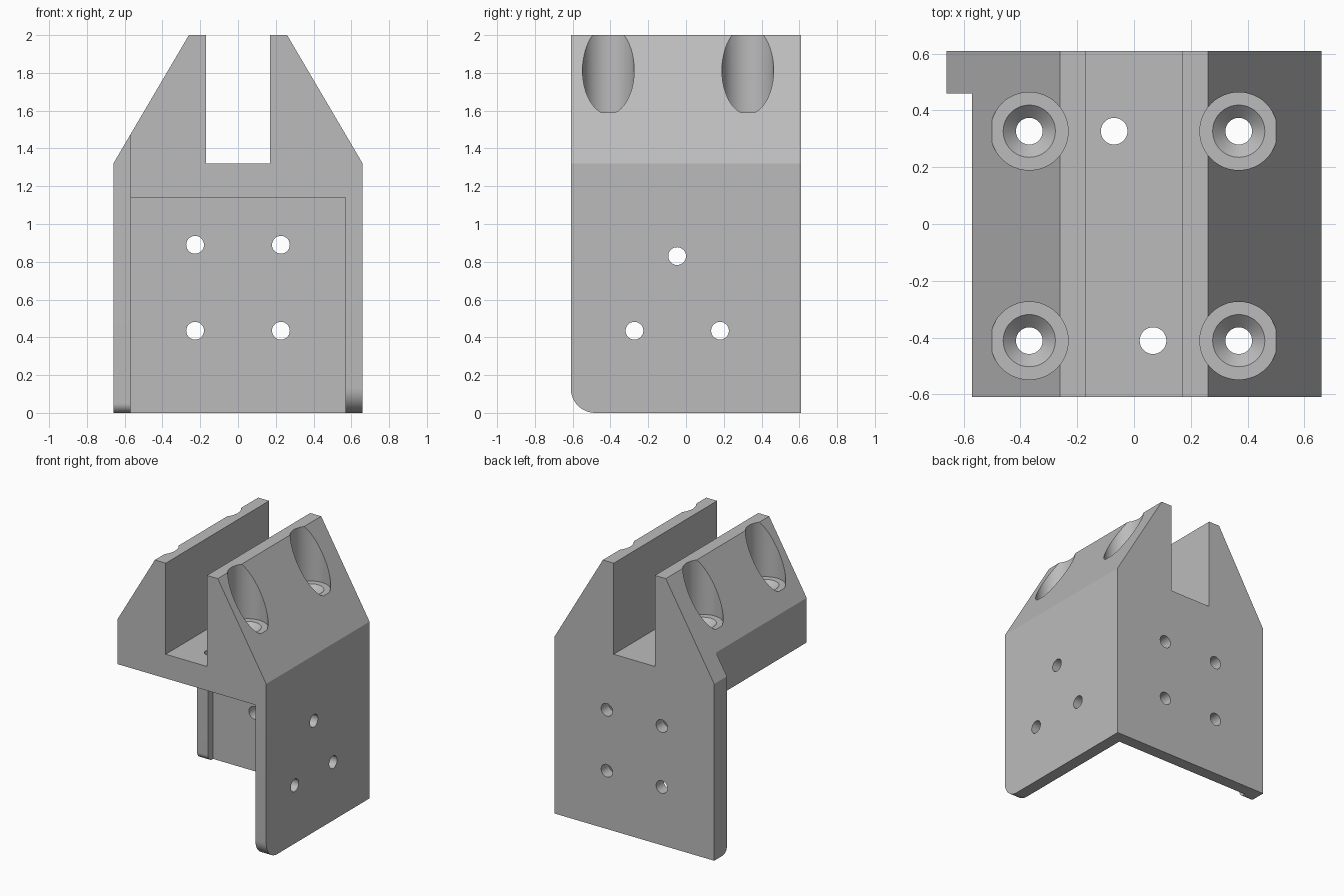
import bpy, bmesh, math
from mathutils import Matrix, Vector

cube = bpy.data.objects.get("Cube")
if cube:
    bpy.data.objects.remove(cube, do_unlink=True)

grey = bpy.data.materials.new("plain_grey")
grey.use_nodes = True
colour = (0.5, 0.5, 0.5, 1)
grey.diffuse_color = colour
grey.node_tree.nodes["Principled BSDF"].inputs["Base Color"].default_value = colour

# Maps a flat profile and its extrusion depth onto each axis
PLACE = {"x": lambda u, v, d: (d, u, v),
         "y": lambda u, v, d: (u, d, v),
         "z": lambda u, v, d: (u, v, d)}


def make_object(name, bm):
    bmesh.ops.recalc_face_normals(bm, faces=bm.faces)
    mesh = bpy.data.meshes.new(name)
    bm.to_mesh(mesh)
    bm.free()
    mesh.materials.append(grey)
    obj = bpy.data.objects.new(name, mesh)
    bpy.context.collection.objects.link(obj)
    return obj


def prism(name, profile, axis, start, end):
    bm = bmesh.new()
    place = PLACE[axis]
    face = bm.faces.new([bm.verts.new(place(u, v, start)) for u, v in profile])
    moved = bmesh.ops.extrude_face_region(bm, geom=[face])["geom"]
    bmesh.ops.translate(bm, verts=[g for g in moved if isinstance(g, bmesh.types.BMVert)],
                        vec=Vector(place(0, 0, end - start)))
    return make_object(name, bm)


def rect(u0, u1, v0, v1):
    return [(u0, v0), (u1, v0), (u1, v1), (u0, v1)]


def circle(u, v, r, n=40):
    return [(u + r * math.cos(math.tau * i / n), v + r * math.sin(math.tau * i / n))
            for i in range(n)]


def lathe(name, profile, x, y, n=48):
    bm = bmesh.new()
    rings = []
    for r, z in profile:
        rings.append([bm.verts.new((x + u, y + v, z)) for u, v in circle(0, 0, r, n)])
    for a, b in zip(rings, rings[1:]):
        for i in range(n):
            j = (i + 1) % n
            bm.faces.new((a[i], a[j], b[j], b[i]))
    bm.faces.new(rings[0])
    bm.faces.new(rings[-1])
    return make_object(name, bm)


def corner(y, r, steps=14):
    # Waste outside a rounded lower front corner
    arc = [(y + r - r * math.sin(a), r - r * math.cos(a))
           for a in (math.pi / 2 * i / steps for i in range(steps + 1))]
    return arc + [(y - 0.1, r), (y - 0.1, -0.1), (y + r, -0.1)]


# Gabled body with the central slot
half = [(0.66, 0), (0.66, 1.32), (0.26, 2), (0.17, 2), (0.17, 1.32)]
body = prism("mounting_bracket", half + [(-x, z) for x, z in reversed(half)],
             "y", -0.61, 0.61)

# Open space under the block, leaving back plate, side plate and edge rib
cutters = [
    prism("under_space", [(-1, -1), (0.57, -1), (0.57, 0.52), (-0.57, 0.52),
                          (-0.57, 0.46), (-1, 0.46)], "z", -0.5, 1.14),
    prism("side_step", rect(-1, -0.57, -1, 0.46), "z", 1.0, 2.5),
    prism("plate_corner", corner(-0.61, 0.13), "x", 0.5, 0.8),
    prism("rib_corner", corner(0.46, 0.05), "x", -0.8, -0.5),
]

# Screw holes in the back plate, side plate and slot floor
R = 0.047
for x in (-0.227, 0.227):
    for z in (0.435, 0.89):
        cutters.append(prism("back_hole", circle(x, z, R), "y", 0.4, 0.8))
for y, z in ((-0.273, 0.435), (0.18, 0.435), (-0.047, 0.83)):
    cutters.append(prism("side_hole", circle(y, z, R), "x", 0.45, 0.8))
for x, y in ((-0.07, 0.327), (0.067, -0.411)):
    cutters.append(prism("floor_hole", circle(x, y, R), "z", 1.0, 1.6))

# Counterbored and countersunk holes in both slopes
bore = [(R, 1.0), (R, 1.545), (0.092, 1.59), (0.137, 1.59), (0.137, 2.5)]
for x in (-0.369, 0.369):
    for y in (-0.411, 0.327):
        cutters.append(lathe("slope_bore", bore, x, y))

bpy.context.view_layer.objects.active = body
for cutter in cutters:
    cutter.hide_render = True
    mod = body.modifiers.new("cut", "BOOLEAN")
    mod.operation = "DIFFERENCE"
    mod.solver = "EXACT"
    mod.object = cutter
    bpy.ops.object.modifier_apply(modifier=mod.name)
    bpy.data.objects.remove(cutter, do_unlink=True)

for obj in bpy.context.selected_objects:
    obj.select_set(False)
body.select_set(True)
bpy.ops.object.shade_smooth_by_angle(angle=math.radians(25))
